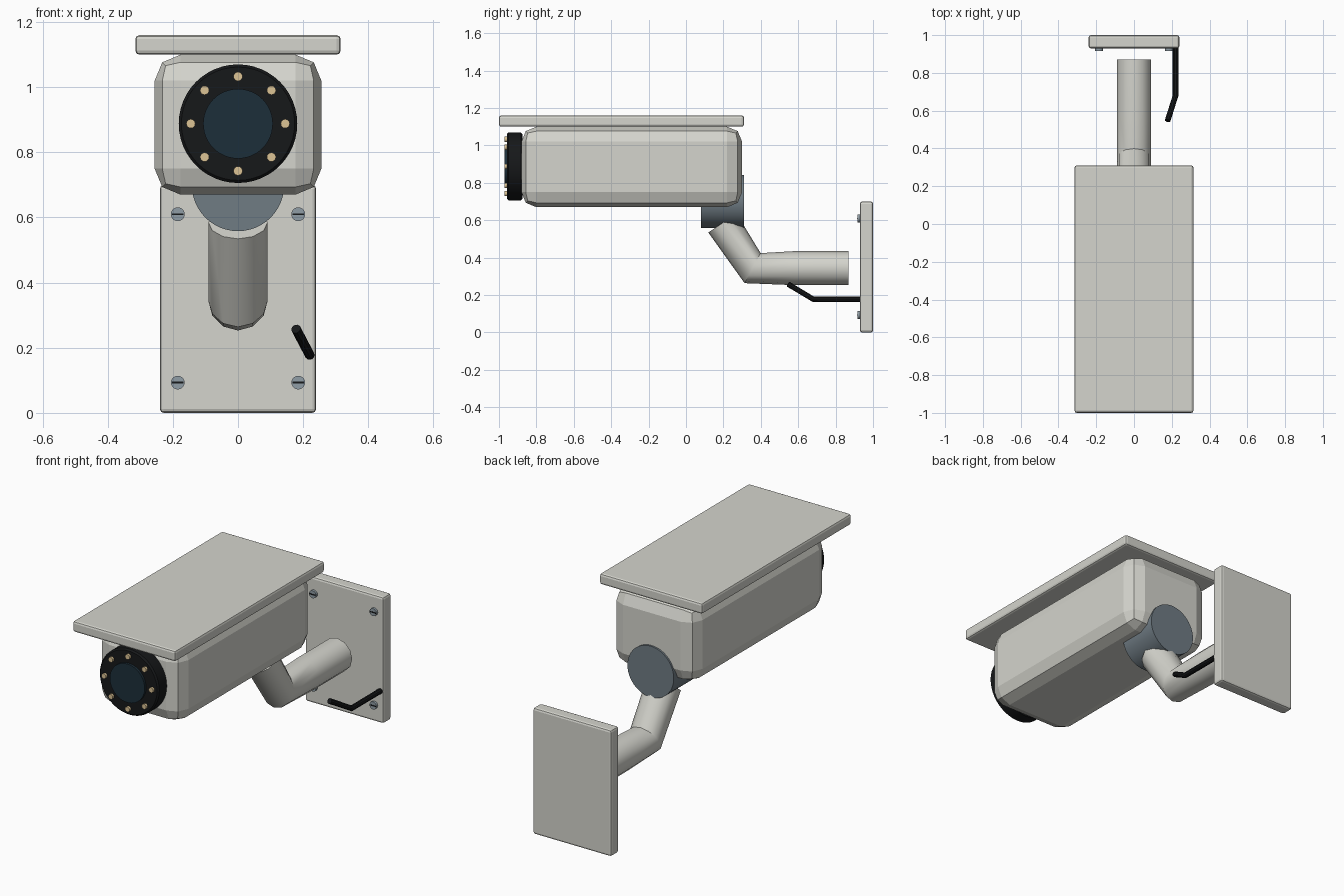
import bpy
from math import pi, cos, sin, radians

if "Cube" in bpy.data.objects:
    bpy.data.objects.remove(bpy.data.objects["Cube"])


def material(name, rgb):
    m = bpy.data.materials.new(name)
    m.diffuse_color = (*rgb, 1)
    m.use_nodes = True
    m.node_tree.nodes["Principled BSDF"].inputs["Base Color"].default_value = m.diffuse_color
    return m


SHELL = material("shell", (0.66, 0.66, 0.61))
STEEL = material("steel", (0.16, 0.20, 0.23))
BLACK = material("black", (0.008, 0.009, 0.01))
GLASS = material("glass", (0.012, 0.028, 0.042))
LIGHT = material("light", (0.72, 0.55, 0.30))
SCREW = material("screw", (0.28, 0.34, 0.38))


def finish(ob, name, mat, bevel=0, segments=1):
    ob.name = name
    ob.data.materials.append(mat)
    if bevel:
        b = ob.modifiers.new("bevel", 'BEVEL')
        b.width, b.segments = bevel, segments
        b.limit_method = 'ANGLE'
        b.angle_limit = radians(40)
    return ob


def box(name, lo, hi, mat, bevel=0, segments=1):
    centre = [(a + b) / 2 for a, b in zip(lo, hi)]
    bpy.ops.mesh.primitive_cube_add(size=1, location=centre)
    ob = bpy.context.object
    ob.scale = [b - a for a, b in zip(lo, hi)]
    bpy.ops.object.transform_apply(location=False, rotation=False, scale=True)
    return finish(ob, name, mat, bevel, segments)


def disc(name, x, z, r, y0, y1, mat, sides=48, bevel=0):
    # cylinder lying along y
    bpy.ops.mesh.primitive_cylinder_add(vertices=sides, radius=r, depth=y1 - y0,
                                        location=(x, (y0 + y1) / 2, z),
                                        rotation=(pi / 2, 0, 0))
    ob = bpy.context.object
    bpy.ops.object.shade_smooth_by_angle(angle=radians(30))
    return finish(ob, name, mat, bevel)


def tube(name, points, r, resolution, mat):
    cu = bpy.data.curves.new(name, 'CURVE')
    cu.dimensions = '3D'
    cu.bevel_depth, cu.bevel_resolution = r, resolution
    cu.use_fill_caps = True
    sp = cu.splines.new('POLY')
    sp.points.add(len(points) - 1)
    for p, co in zip(sp.points, points):
        p.co = (*co, 1)
    ob = bpy.data.objects.new(name, cu)
    bpy.context.collection.objects.link(ob)
    bpy.ops.object.select_all(action='DESELECT')
    ob.select_set(True)
    bpy.context.view_layer.objects.active = ob
    bpy.ops.object.convert(target='MESH')
    ob = bpy.context.object
    bpy.ops.object.shade_smooth_by_angle(angle=radians(35))
    return finish(ob, name, mat)


# Camera housing and sun shield
box("housing", (-0.256, -0.88, 0.67), (0.256, 0.30, 1.10), SHELL, 0.08, 2)
box("sun_shield", (-0.315, -1.0, 1.10), (0.315, 0.31, 1.16), SHELL, 0.012, 2)

# Lens ring, glass and the ring of lights
LENS_Z = 0.888
disc("lens_ring", 0, LENS_Z, 0.182, -0.957, -0.875, BLACK, 48, 0.008)
disc("lens_glass", 0, LENS_Z, 0.107, -0.97, -0.95, GLASS)
for i in range(8):
    a = i * pi / 4
    disc(f"light_{i + 1}", 0.145 * cos(a), LENS_Z + 0.145 * sin(a), 0.014,
         -0.97, -0.95, LIGHT, 16)

# Swivel joint and bent arm
disc("swivel_joint", 0, 0.70, 0.142, 0.08, 0.31, STEEL)
tube("arm", [(0, 0.87, 0.344), (0, 0.58, 0.344), (0, 0.356, 0.344), (0, 0.195, 0.585)],
     0.091, 4, SHELL)

# Wall plate with slotted screws
box("wall_plate", (-0.24, 0.93, 0), (0.24, 1.0, 0.70), SHELL, 0.012, 2)
for x in (-0.185, 0.185):
    for z in (0.093, 0.61):
        disc("screw", x, z, 0.021, 0.917, 0.94, SCREW, 20)
        box("screw_slot", (x - 0.018, 0.915, z - 0.003), (x + 0.018, 0.92, z + 0.003), BLACK)

# Cable
tube("cable", [(0.22, 0.94, 0.178), (0.22, 0.68, 0.178), (0.178, 0.547, 0.258)],
     0.015, 3, BLACK)
